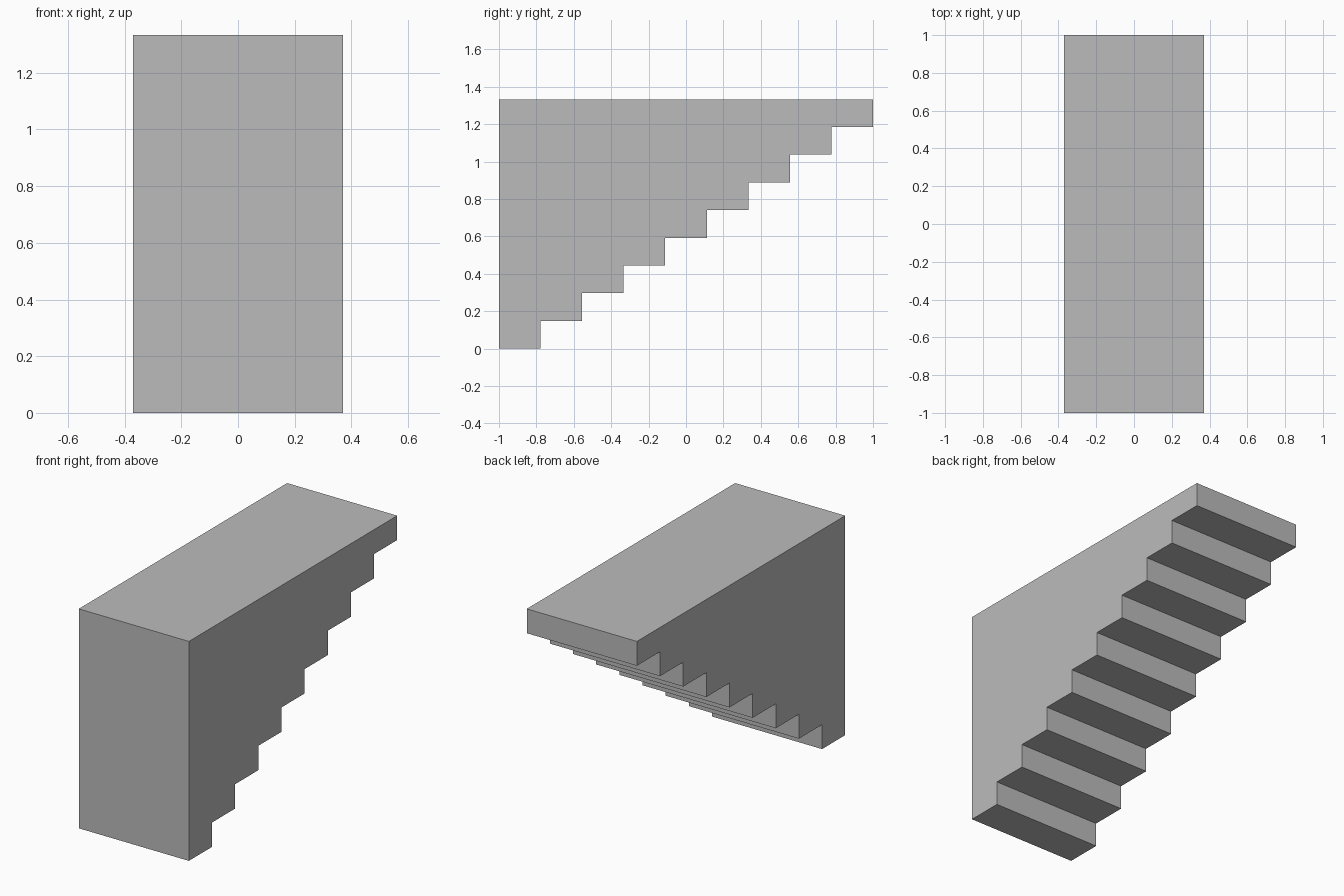
import bpy
import bmesh

cube = bpy.data.objects.get("Cube")
if cube:
    bpy.data.objects.remove(cube, do_unlink=True)

STEPS = 9
LENGTH, HEIGHT, WIDTH = 2.0, 4 / 3, 0.74
run, rise = LENGTH / STEPS, HEIGHT / STEPS

# Plain grey material
grey = bpy.data.materials.new("plain_grey")
grey.use_nodes = True
colour = (0.5, 0.5, 0.5, 1)
grey.diffuse_color = colour
grey.node_tree.nodes["Principled BSDF"].inputs["Base Color"].default_value = colour

# Side profile: flat top, straight front, stepped underside
profile = [(-LENGTH / 2, HEIGHT), (-LENGTH / 2, 0)]
for i in range(STEPS):
    y = -LENGTH / 2 + (i + 1) * run
    profile += [(y, i * rise), (y, (i + 1) * rise)]

# Extrude the profile across the width
bm = bmesh.new()
side = bm.faces.new([bm.verts.new((-WIDTH / 2, y, z)) for y, z in profile])
extruded = bmesh.ops.extrude_face_region(bm, geom=[side])
moved = [v for v in extruded["geom"] if isinstance(v, bmesh.types.BMVert)]
bmesh.ops.translate(bm, verts=moved, vec=(WIDTH, 0, 0))
bmesh.ops.recalc_face_normals(bm, faces=bm.faces)

mesh = bpy.data.meshes.new("inverted_stair_block")
bm.to_mesh(mesh)
bm.free()
mesh.materials.append(grey)
block = bpy.data.objects.new("inverted_stair_block", mesh)
bpy.context.collection.objects.link(block)
